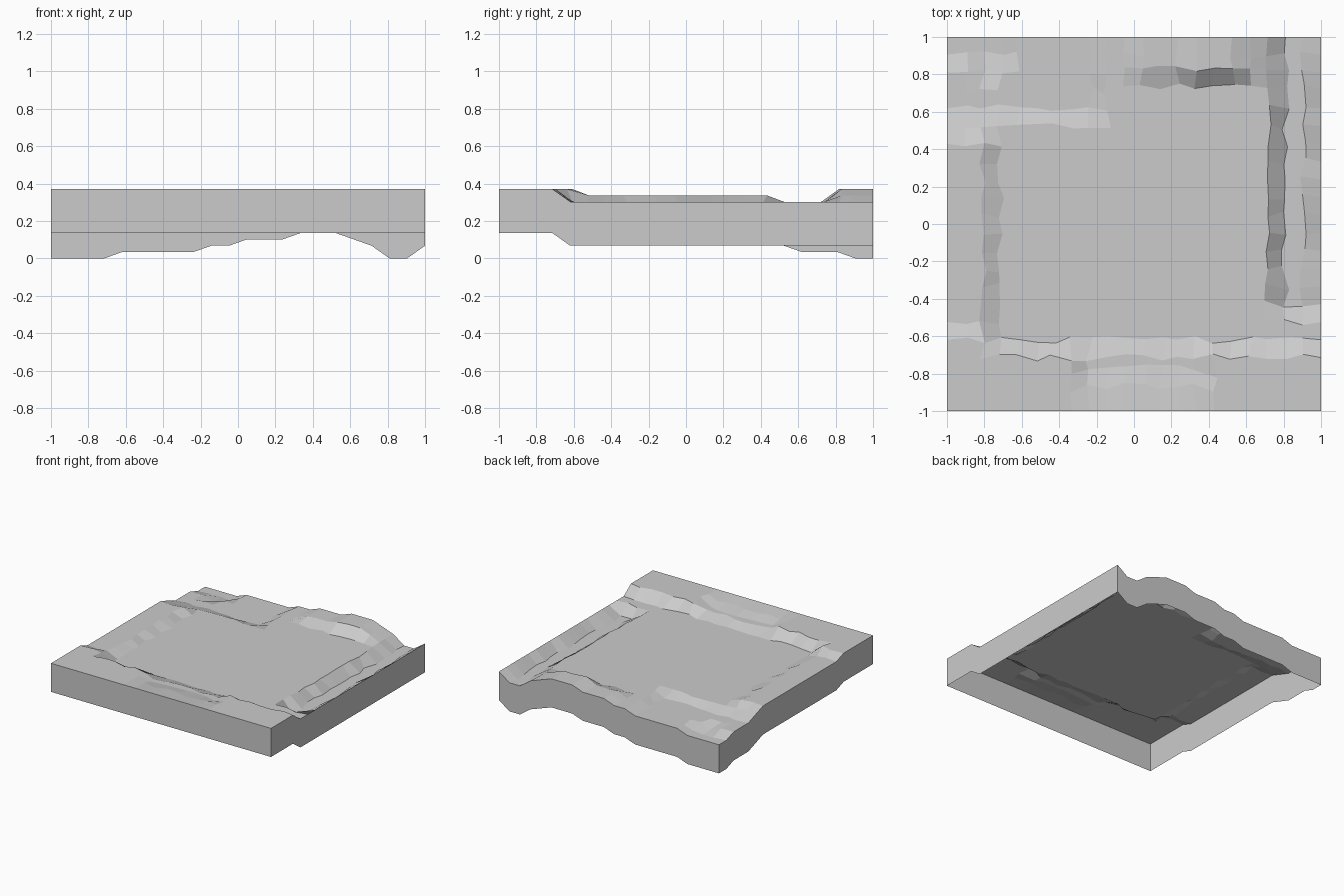
import bpy
import bmesh
import random

cube = bpy.data.objects.get("Cube")
if cube:
    bpy.data.objects.remove(cube, do_unlink=True)

random.seed(4)
CELLS = 21
LAST = CELLS
LOW, STEP, SKIRT = 0.236, 0.0337, 0.235

stone = bpy.data.materials.new("plain grey")
stone.use_nodes = True
grey = (0.6, 0.6, 0.6, 1)
stone.diffuse_color = grey
stone.node_tree.nodes["Principled BSDF"].inputs["Base Color"].default_value = grey


def level(i, j):
    """Terrace level of a grid point; i runs left to right, j front to back."""
    # front plateau with a shallow step in its middle
    if j <= 3:
        if 8 <= i <= 14 and j > 0:
            return 3.6 if j == 1 else 3
        return 4
    # left bank
    if i <= 2 and j <= 4:
        return 4
    if i <= 2 and j <= 15:
        return 3
    # channel along the right
    if i in (19, 20) and j >= 6:
        return 0
    # mound at the back
    if j >= 19 and 11 <= i <= 17:
        return 4 if 14 <= i <= 16 else 3
    # sunken corner and lower shelf at the back left
    if j >= 20 and i <= 3 or j == 19 and i == 2:
        return 0
    if j >= 17 and i <= 8:
        return 1
    return 2


def spot(i, j):
    """Slightly irregular grid point; the outer edges stay straight."""
    x, y = (-1 + 2 * k / CELLS for k in (i, j))
    if 0 < i < LAST and 0 < j < LAST:
        x += random.uniform(-0.02, 0.02)
        y += random.uniform(-0.02, 0.02)
        # broad bands: the mound and front step lean outward
        if j in (18, 19) and i >= 10:
            y += 0.02
        if j in (1, 2) and 8 <= i <= 14:
            y += 0.04
    return x, y, LOW + STEP * level(i, j)


# Terrain surface
bm = bmesh.new()
grid = [[bm.verts.new(spot(i, j)) for j in range(CELLS + 1)]
        for i in range(CELLS + 1)]
for i in range(CELLS):
    for j in range(CELLS):
        bm.faces.new((grid[i][j], grid[i + 1][j],
                      grid[i + 1][j + 1], grid[i][j + 1]))

# Side skirt following the terrain edge, open underneath
rim = [e for e in bm.edges if e.is_boundary]
wall = bmesh.ops.extrude_edge_only(bm, edges=rim)
bmesh.ops.translate(bm, vec=(0, 0, -SKIRT),
                    verts=[g for g in wall["geom"]
                           if isinstance(g, bmesh.types.BMVert)])
bmesh.ops.recalc_face_normals(bm, faces=bm.faces)
bm.normal_update()
if grid[10][10].normal.z < 0:
    bmesh.ops.reverse_faces(bm, faces=bm.faces)

# Set the lowest point on the ground
drop = min(v.co.z for v in bm.verts)
bmesh.ops.translate(bm, verts=bm.verts, vec=(0, 0, -drop))

mesh = bpy.data.meshes.new("terrain_tile")
bm.to_mesh(mesh)
bm.free()
mesh.materials.append(stone)
tile = bpy.data.objects.new("terrain_tile", mesh)
bpy.context.collection.objects.link(tile)
